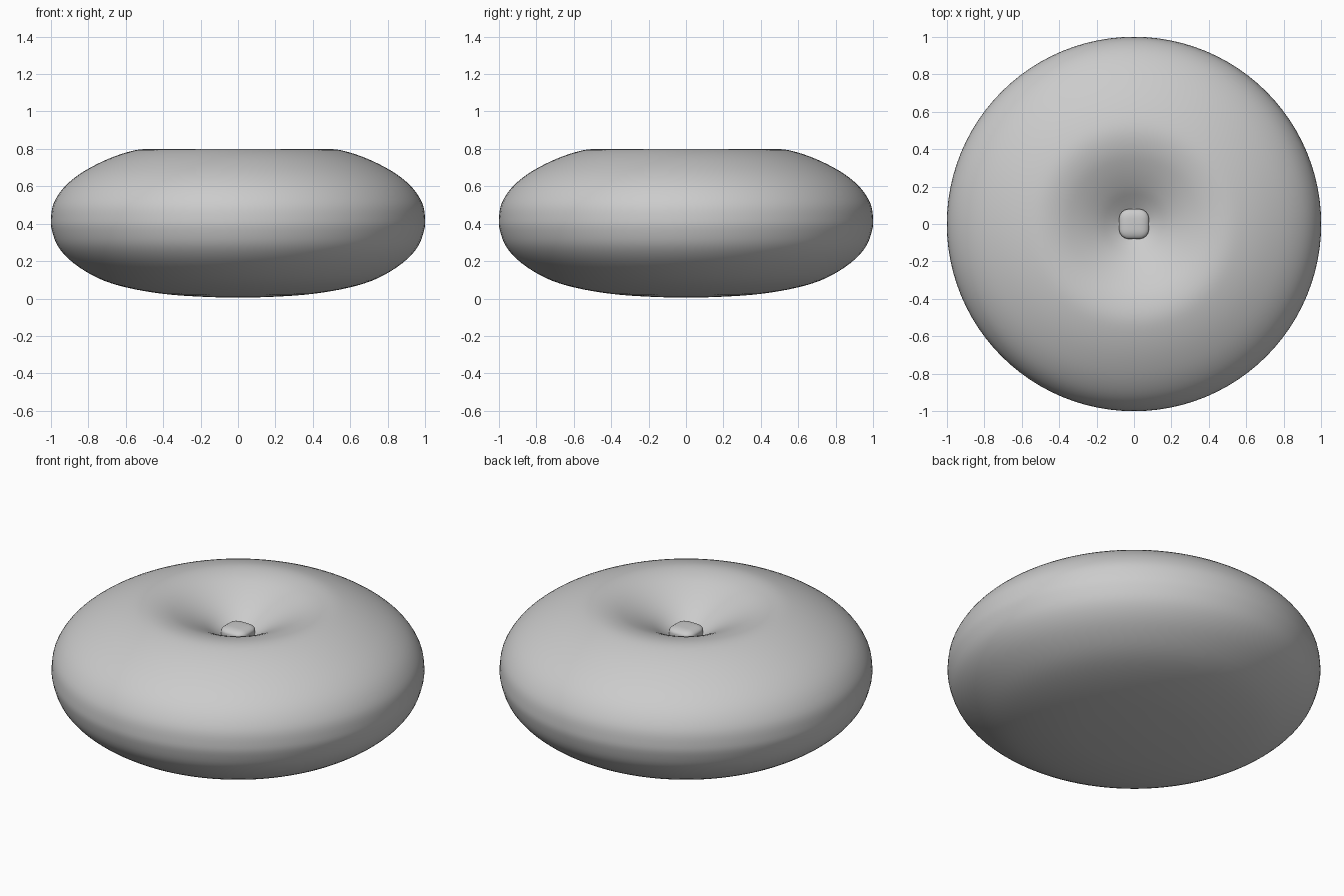
import bpy, bmesh, math
from mathutils import Vector

if "Cube" in bpy.data.objects:
    bpy.data.objects.remove(bpy.data.objects["Cube"])

# Cushion half profile (radius, height), from underside centre round to dimple centre
PROFILE = [(0, 0.005), (0.2, 0.01), (0.4, 0.025), (0.6, 0.06), (0.75, 0.11),
           (0.88, 0.19), (0.96, 0.275), (0.995, 0.365), (1.0, 0.43), (0.985, 0.51),
           (0.93, 0.595), (0.84, 0.67), (0.72, 0.735), (0.6, 0.78), (0.5, 0.799),
           (0.4, 0.787), (0.3, 0.75), (0.2, 0.698), (0.12, 0.645), (0.06, 0.61), (0, 0.60)]


def smooth_profile(pts, steps=4):
    """Catmull-Rom curve, mirrored across the axis at both ends."""
    p = [Vector(q) for q in pts]
    p = [Vector((-p[1].x, p[1].y))] + p + [Vector((-p[-2].x, p[-2].y))]
    out = []
    for a, b, c, d in zip(p, p[1:], p[2:], p[3:]):
        for i in range(steps):
            t = i / steps
            out.append(0.5 * (2 * b + (c - a) * t + (2 * a - 5 * b + 4 * c - d) * t * t
                              + (3 * b - a - 3 * c + d) * t ** 3))
    return out + [p[-2]]


def finish(bm, name):
    bmesh.ops.recalc_face_normals(bm, faces=bm.faces)
    for f in bm.faces:
        f.smooth = True
    mesh = bpy.data.meshes.new(name)
    bm.to_mesh(mesh)
    bm.free()
    ob = bpy.data.objects.new(name, mesh)
    bpy.context.collection.objects.link(ob)
    return ob


# Round cushion, turned around the vertical axis
bm = bmesh.new()
verts = [bm.verts.new((q.x, 0, q.y)) for q in smooth_profile(PROFILE)]
edges = [bm.edges.new(e) for e in zip(verts, verts[1:])]
bmesh.ops.spin(bm, geom=verts + edges, cent=(0, 0, 0), axis=(0, 0, 1),
               angle=math.tau, steps=96, use_merge=True)
bmesh.ops.remove_doubles(bm, verts=bm.verts, dist=1e-4)
finish(bm, "cushion")

# Soft square button sunk in the dimple
bm = bmesh.new()
bmesh.ops.create_cube(bm, size=1)
bmesh.ops.bevel(bm, geom=bm.edges[:], offset=0.33, segments=6, profile=0.5, affect='EDGES')
button = finish(bm, "button")
button.scale = (0.16, 0.16, 0.08)
button.location = (0, 0, 0.635)
